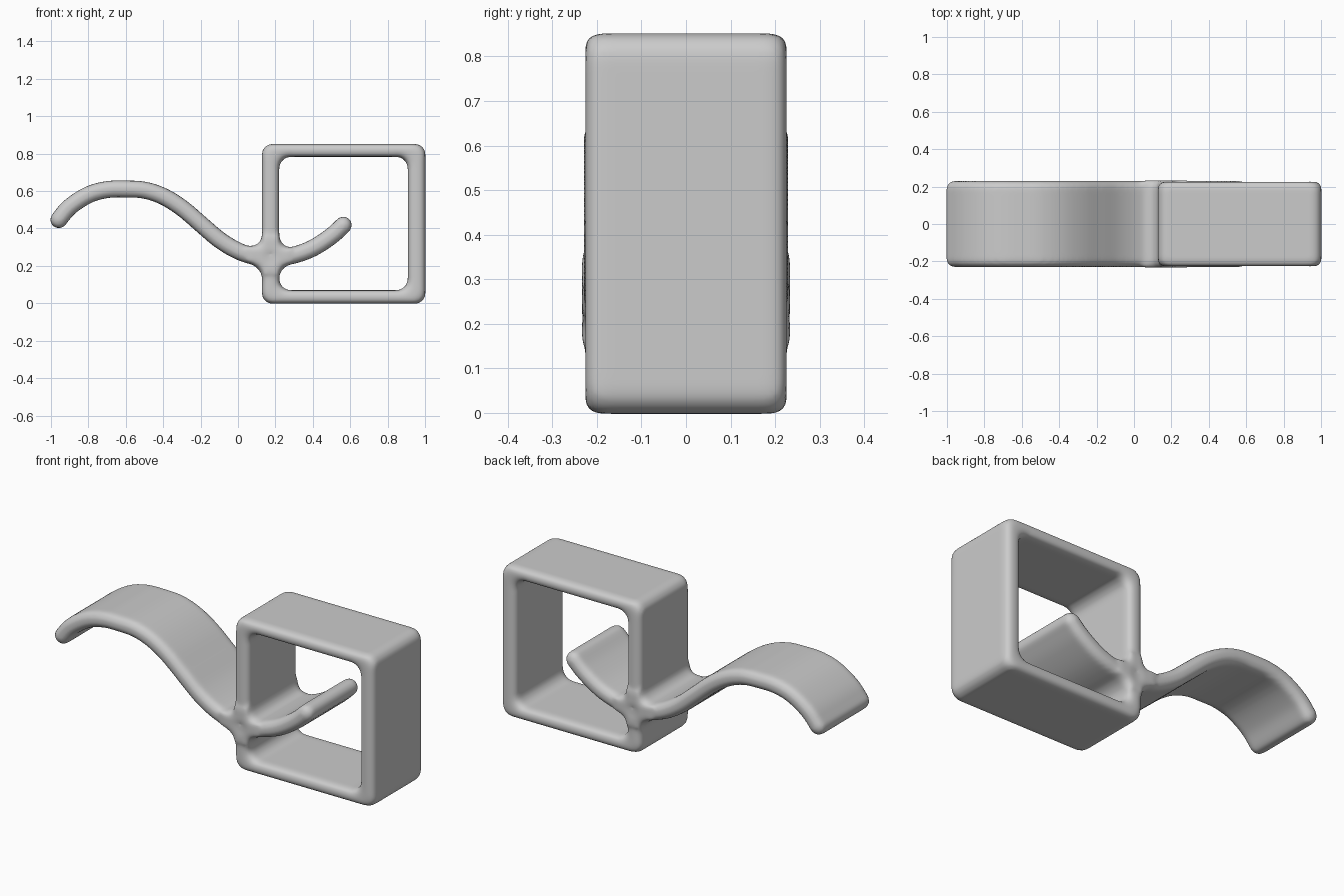
import bpy, bmesh
from math import sin, cos, pi
from mathutils import Vector

if "Cube" in bpy.data.objects:
    bpy.data.objects.remove(bpy.data.objects["Cube"])

grey = bpy.data.materials.new("light_grey")
grey.use_nodes = True
grey.diffuse_color = (0.6, 0.6, 0.6, 1)
grey.node_tree.nodes["Principled BSDF"].inputs["Base Color"].default_value = (0.6, 0.6, 0.6, 1)


def band(name, stations, closed, rim=0.04):
    """Loft rounded sections between (inner, outer, half_width) stations in the xz plane."""
    bm = bmesh.new()
    rings = []
    for inner, outer, width in stations:
        mid, half = (inner + outer) / 2, (outer - inner) / 2
        size = max(half.length, 0.0001)
        r = min(rim, size * 0.95)
        ring = []
        for k, (su, sy) in enumerate([(1, 1), (-1, 1), (-1, -1), (1, -1)]):
            for j in range(5):
                a = pi / 2 * (k + j / 4)
                u = su * (size - r) + r * cos(a)
                p = mid + half * (u / size)
                ring.append(bm.verts.new((p.x, sy * (width - r) + r * sin(a), p.y)))
        rings.append(ring)
    n = len(rings[0])
    pairs = list(zip(rings, rings[1:])) + ([(rings[-1], rings[0])] if closed else [])
    for a, b in pairs:
        for i in range(n):
            bm.faces.new((a[i], a[(i + 1) % n], b[(i + 1) % n], b[i]))
    if not closed:
        bm.faces.new(rings[0])
        bm.faces.new(rings[-1])
    bmesh.ops.recalc_face_normals(bm, faces=bm.faces)
    mesh = bpy.data.meshes.new(name)
    bm.to_mesh(mesh)
    bm.free()
    obj = bpy.data.objects.new(name, mesh)
    bpy.context.collection.objects.link(obj)
    mesh.materials.append(grey)
    return obj


def rounded_rect(x0, x1, z0, z1, r):
    pts = []
    for k, (x, z) in enumerate([(x1 - r, z1 - r), (x0 + r, z1 - r), (x0 + r, z0 + r), (x1 - r, z0 + r)]):
        for j in range(7):
            a = pi / 2 * (k + j / 6)
            pts.append(Vector((x + r * cos(a), z + r * sin(a))))
    return pts


def smooth_path(pts, steps=5):
    """Catmull-Rom curve through the points."""
    p = [pts[0] * 2 - pts[1]] + pts + [pts[-1] * 2 - pts[-2]]
    out = []
    for a, b, c, d in zip(p, p[1:], p[2:], p[3:]):
        for s in range(steps):
            t = s / steps
            out.append(b + (c - a) * (t / 2) + (a * 2 - b * 5 + c * 4 - d) * (t * t / 2)
                       + (b * 3 - a - c * 3 + d) * (t ** 3 / 2))
    return out + [pts[-1]]


# Square frame: a thin-walled box open at front and back
outer = rounded_rect(0.128, 1.002, -0.002, 0.852, 0.055)
inner = rounded_rect(0.22, 0.908, 0.07, 0.783, 0.06)
frame = band("square_frame", [(i, o, 0.226) for i, o in zip(inner, outer)], True)

# Wavy ribbon passing through the frame wall, with rounded tips
path = smooth_path([Vector(p) for p in [
    (-0.96, 0.445), (-0.9, 0.515), (-0.8, 0.58), (-0.7, 0.608), (-0.6, 0.611), (-0.5, 0.605),
    (-0.4, 0.572), (-0.3, 0.51), (-0.2, 0.425), (-0.1, 0.34), (0, 0.28), (0.1, 0.248),
    (0.2, 0.242), (0.3, 0.258), (0.4, 0.295), (0.5, 0.36), (0.565, 0.42)]])
half, width = 0.045, 0.23


def cross(point, tangent, h, w):
    side = Vector((-tangent.y, tangent.x)) * h
    return (point - side, point + side, w)


tangents = [(path[min(i + 1, len(path) - 1)] - path[max(i - 1, 0)]).normalized() for i in range(len(path))]
body = [cross(p, t, half, width) for p, t in zip(path, tangents)]
angles = [pi / 2 * k / 5 for k in range(1, 6)]


def tip(p, t, direction):
    return [cross(p + t * direction * half * 0.95 * sin(a), t, half * max(cos(a), 0.08),
                  width - half * (1 - cos(a))) for a in angles]


start = tip(path[0], tangents[0], -1)[::-1]
end = tip(path[-1], tangents[-1], 1)
ribbon = band("wavy_ribbon", start + body + end, False)

# Filleted hub where ribbon and frame wall cross
core = Vector((0.175, 0.245))
star = []
for a, c, b in [((0.31, 0.302), (0.22, 0.285), (0.22, 0.38)),
                ((0.13, 0.38), (0.13, 0.29), (0.03, 0.31)),
                ((0.03, 0.225), (0.13, 0.195), (0.13, 0.13)),
                ((0.22, 0.13), (0.22, 0.2), (0.31, 0.217))]:
    a, b, c = Vector(a), Vector(b), Vector(c)
    star += [a * (1 - t) ** 2 + c * (2 * t * (1 - t)) + b * t * t for t in [k / 8 for k in range(9)]]
hub = band("crossing_hub", [(core + (s - core) * 0.02, s, 0.234) for s in star], True)

# Fuse the parts into one soft body
bpy.ops.object.select_all(action="DESELECT")
for obj in (frame, ribbon, hub):
    obj.select_set(True)
bpy.context.view_layer.objects.active = frame
bpy.ops.object.join()
frame.name = "framed_ribbon"
remesh = frame.modifiers.new("fuse", "REMESH")
remesh.mode = "VOXEL"
remesh.voxel_size = 0.012
remesh.use_smooth_shade = True
soften = frame.modifiers.new("soften", "SMOOTH")
soften.factor = 0.5
soften.iterations = 5
